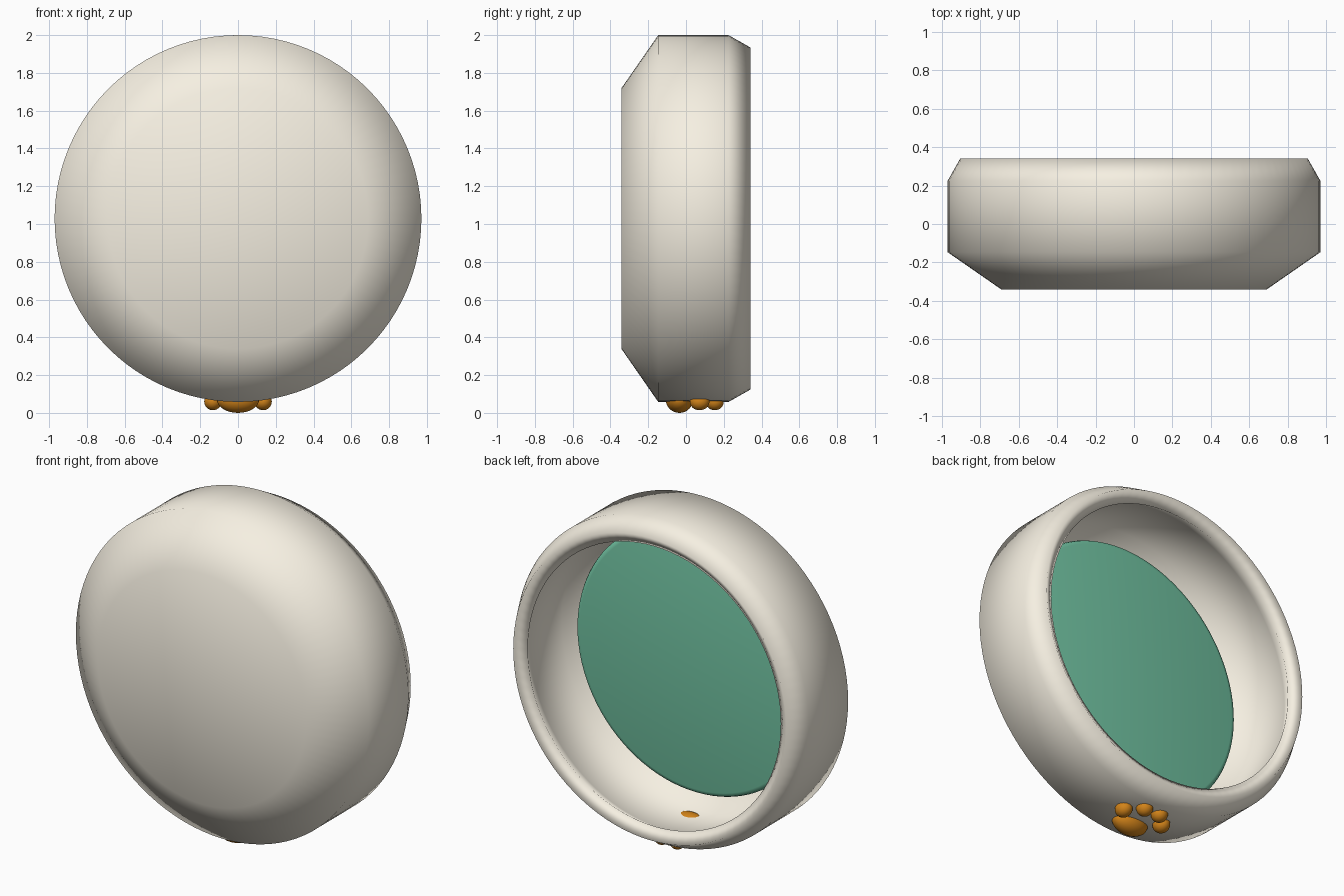
import bpy, bmesh, math
from mathutils import Vector, Matrix

if "Cube" in bpy.data.objects:
    bpy.data.objects.remove(bpy.data.objects["Cube"])

CENTRE_Z = 1.029


def material(name, rgb):
    m = bpy.data.materials.new(name)
    m.diffuse_color = (*rgb, 1)
    m.use_nodes = True
    m.node_tree.nodes["Principled BSDF"].inputs["Base Color"].default_value = m.diffuse_color
    return m


def lathe(name, profile, mat=None, segments=96):
    """Revolve (radius, y) points around the bowl's y axis."""
    bm = bmesh.new()
    verts = [bm.verts.new((0, y, r)) for r, y in profile]
    edges = [bm.edges.new(pair) for pair in zip(verts, verts[1:])]
    bmesh.ops.spin(bm, geom=verts + edges, cent=(0, 0, 0), axis=(0, 1, 0),
                   angle=2 * math.pi, steps=segments)
    bmesh.ops.remove_doubles(bm, verts=bm.verts, dist=1e-4)
    bmesh.ops.recalc_face_normals(bm, faces=bm.faces)
    me = bpy.data.meshes.new(name)
    bm.to_mesh(me)
    bm.free()
    me.shade_smooth()
    ob = bpy.data.objects.new(name, me)
    ob.location.z = CENTRE_Z
    bpy.context.collection.objects.link(ob)
    if mat:
        me.materials.append(mat)
    return ob


def pad(name, loc, size, mat):
    """Smooth ellipsoid paw pad."""
    bm = bmesh.new()
    bmesh.ops.create_uvsphere(bm, u_segments=32, v_segments=16, radius=1,
                              matrix=Matrix.Diagonal((*size, 1)))
    me = bpy.data.meshes.new(name)
    bm.to_mesh(me)
    bm.free()
    me.shade_smooth()
    me.materials.append(mat)
    ob = bpy.data.objects.new(name, me)
    ob.location = Vector(loc)
    bpy.context.collection.objects.link(ob)


cream = material("cream", (0.92, 0.87, 0.76))
green = material("green", (0.17, 0.56, 0.37))
orange = material("orange", (0.65, 0.23, 0.01))

# Hollow bowl lying on its side, open towards the back
lathe("bowl", [(0, -0.342), (0.69, -0.342), (0.971, -0.147), (0.971, 0.225),
               (0.905, 0.342), (0.838, 0.300), (0.893, 0.205),
               (0.897, -0.108), (0.666, -0.264), (0, -0.264)], cream)

# Coloured filling slab inside the bowl, with a softened rim
lathe("filling", [(0, -0.082), (0.76, -0.082), (0.78, -0.087), (0.788, -0.102),
                  (0.788, -0.18), (0.76, -0.2), (0, -0.2)], green)

# Paw print on the underside
pad("paw_main_pad", (0, -0.035, 0.072), (0.112, 0.073, 0.072), orange)
for side, s in (("left", -1), ("right", 1)):
    pad(f"paw_outer_toe_{side}", (s * 0.133, 0.072, 0.06), (0.046, 0.052, 0.046), orange)
    pad(f"paw_inner_toe_{side}", (s * 0.052, 0.152, 0.06), (0.046, 0.048, 0.046), orange)
